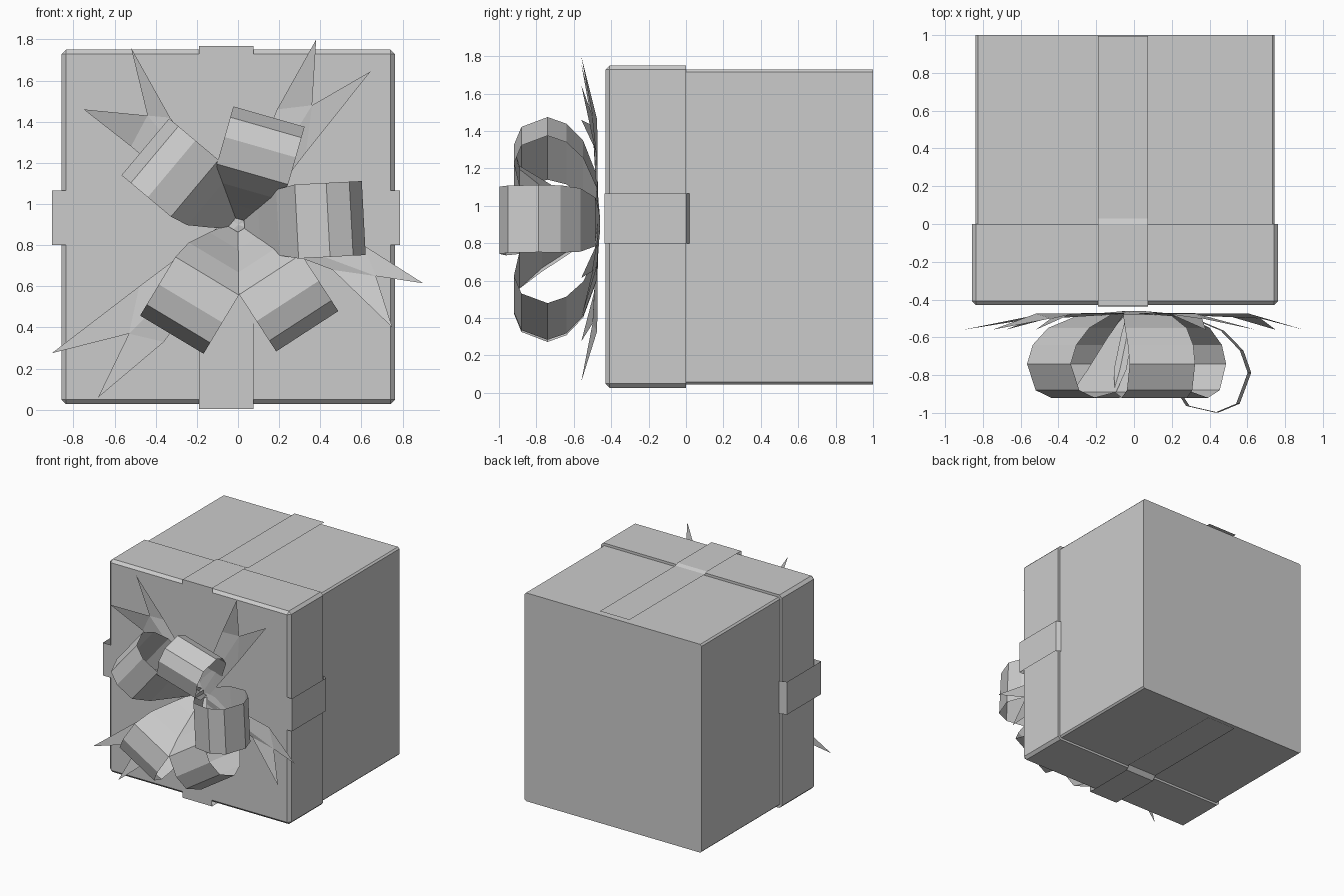
import bpy, bmesh, math
from mathutils import Vector

cube = bpy.data.objects.get("Cube")
if cube:
    bpy.data.objects.remove(cube, do_unlink=True)

grey = bpy.data.materials.new("plain_grey")
grey.use_nodes = True
GREY = (0.6, 0.6, 0.6, 1)
grey.diffuse_color = GREY
grey.node_tree.nodes["Principled BSDF"].inputs["Base Color"].default_value = GREY

HUB_X, HUB_Z = 0.0, 0.9


def add_mesh(name, verts, faces):
    mesh = bpy.data.meshes.new(name)
    mesh.from_pydata(verts, [], faces)
    mesh.materials.append(grey)
    obj = bpy.data.objects.new(name, mesh)
    bpy.context.collection.objects.link(obj)
    return obj


def band(name, rows):
    """Quad strip through pairs of edge points."""
    verts = [p for row in rows for p in row]
    faces = [(2 * i, 2 * i + 1, 2 * i + 3, 2 * i + 2) for i in range(len(rows) - 1)]
    return add_mesh(name, verts, faces)


def box(name, low, high, bevel, keep):
    """Box whose edges chosen by keep(edge) are chamfered."""
    bm = bmesh.new()
    bmesh.ops.create_cube(bm, size=1)
    low, high = Vector(low), Vector(high)
    for v in bm.verts:
        v.co = Vector([(a + b) / 2 + c * (b - a) for a, b, c in zip(low, high, v.co)])
    edges = [e for e in bm.edges if keep(e)]
    bmesh.ops.bevel(bm, geom=edges, offset=bevel, segments=1, affect='EDGES')
    obj = add_mesh(name, [], [])
    bm.to_mesh(obj.data)
    bm.free()
    if not obj.data.materials:
        obj.data.materials.append(grey)


# Box body (chamfered along its length) and the larger lid on the front
box("box_body", (-0.84, -0.01, 0.045), (0.745, 1, 1.73), 0.013,
    lambda e: abs(e.verts[0].co.y - e.verts[1].co.y) > 0.5)
box("box_lid", (-0.858, -0.43, 0.027), (0.763, 0, 1.75), 0.022,
    lambda e: min(v.co.y for v in e.verts) < -0.4)

# Ribbon running over the top, front and bottom
vertical = [(0.995, 1.755), (0.03, 1.755), (0, 1.767), (-0.435, 1.767),
            (-0.438, 0.003), (0, 0.003), (0.03, 0.037), (0.98, 0.037)]
band("vertical_ribbon", [((-0.19, y, z), (0.075, y, z)) for y, z in vertical])

# Ribbon running around the two sides and the front
sideways = [(-0.845, 0.98), (-0.845, 0.02), (-0.905, 0), (-0.905, -0.436),
            (0.788, -0.436), (0.788, 0), (0.75, 0.02), (0.75, 0.98)]
band("sideways_ribbon", [((x, y, 0.8), (x, y, 1.065)) for x, y in sideways])

# Bow loops: teardrop profile of (reach, depth, half width)
LOOP = [(0.0, -0.46, 0.05), (0.27, -0.48, 0.13), (0.46, -0.55, 0.17),
        (0.56, -0.64, 0.18), (0.6, -0.74, 0.18), (0.54, -0.88, 0.18),
        (0.43, -0.92, 0.18), (0.28, -0.89, 0.18), (0.19, -0.77, 0.16),
        (0.1, -0.6, 0.1), (0.03, -0.48, 0.05)]


def bow_loop(name, angle, reach, depth):
    a = math.radians(angle)
    out = Vector((math.cos(a), 0, math.sin(a)))
    side = Vector((-math.sin(a), 0, math.cos(a)))
    rows = []
    for r, y, w in LOOP:
        mid = Vector((HUB_X, -0.46 + (y + 0.46) * depth, HUB_Z)) + out * r * reach
        rows.append((mid - side * w, mid + side * w))
    band(name, rows)


for name, angle, reach, depth in (
        ("upper_left_loop", 140, 0.98, 1), ("top_loop", 74, 0.91, 1),
        ("right_loop", 3, 1.02, 1.17), ("lower_right_loop", -57, 1.03, 1),
        ("lower_left_loop", -121, 1.04, 1)):
    bow_loop(name, angle, reach, depth)


# Swallowtail ribbon ends: creased strips with two points and a notch
def tail(name, tip_a, tip_b, notch, edge_a, edge_b):
    def at(p, y):
        return Vector((p[0], y, p[1]))
    hub = at((HUB_X, HUB_Z), -0.47)
    a, b, n = at(edge_a, -0.475), at(edge_b, -0.475), at(notch, -0.5)
    side = (a - b).normalized() * 0.05
    verts = [hub + side, hub, hub - side, a, n, b, at(tip_a, -0.56), at(tip_b, -0.56)]
    add_mesh(name, verts, [(0, 1, 4, 3), (1, 2, 5, 4), (3, 4, 6), (4, 5, 7)])


tail("upper_left_tail", (-0.52, 1.76), (-0.75, 1.46), (-0.44, 1.43), (-0.33, 1.42), (-0.52, 1.28))
tail("upper_right_tail", (0.38, 1.8), (0.645, 1.645), (0.36, 1.48), (0.19, 1.46), (0.33, 1.25))
tail("lower_right_tail", (0.9, 0.615), (0.75, 0.4), (0.67, 0.65), (0.61, 0.8), (0.46, 0.68))
tail("lower_left_tail", (-0.905, 0.275), (-0.68, 0.06), (-0.53, 0.37), (-0.48, 0.6), (-0.36, 0.33))
